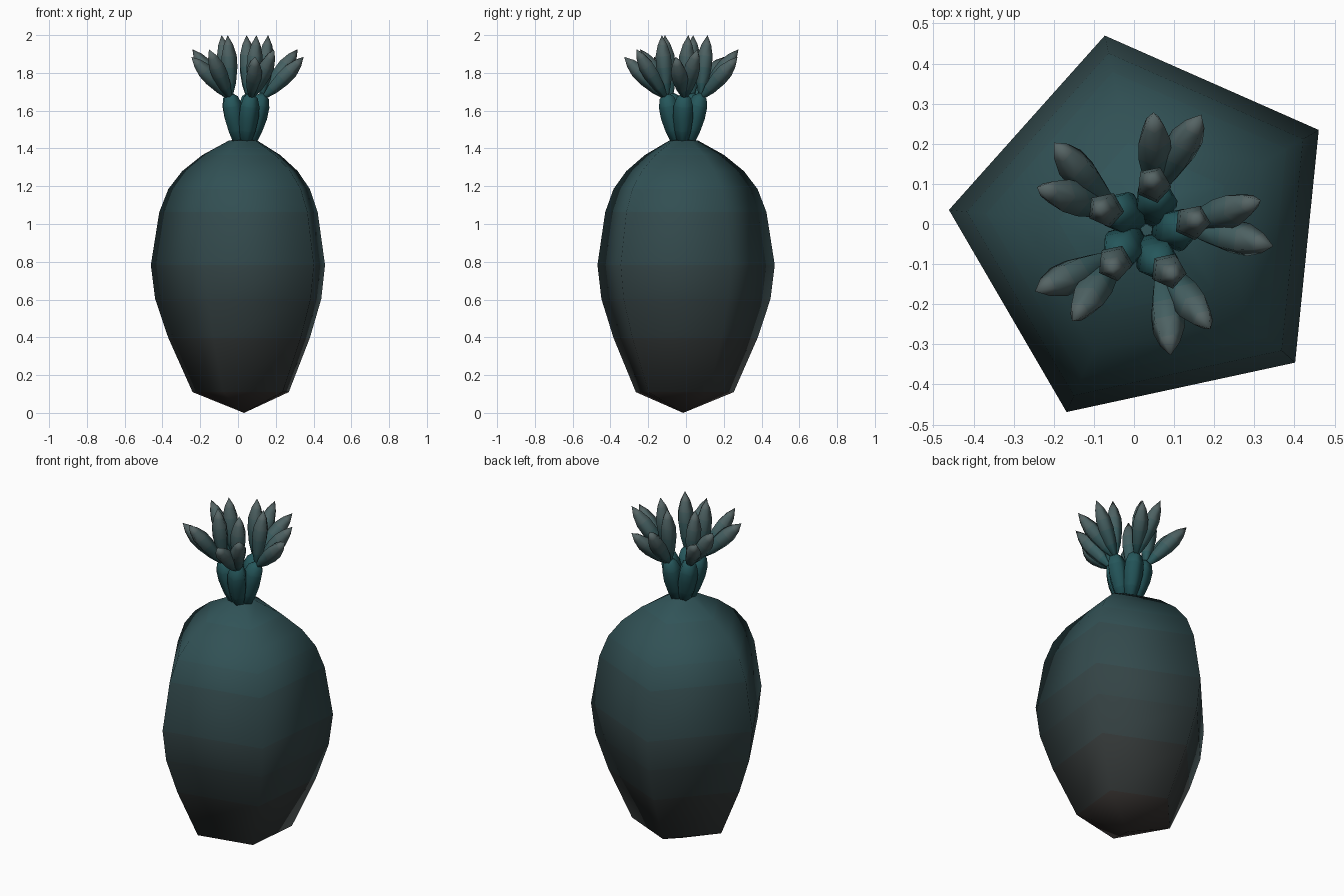
import bpy, bmesh, math
from mathutils import Vector

if "Cube" in bpy.data.objects:
    bpy.data.objects.remove(bpy.data.objects["Cube"])

CX, CY = 0.032, -0.015      # trunk axis
SIDES = 5


def gradient(name, low, high, n):
    mats = []
    for i in range(n):
        t = (i + 0.5) / n
        m = bpy.data.materials.new(f"{name}_{i}")
        m.diffuse_color = [a + (b - a) * t for a, b in zip(low, high)] + [1.0]
        m.use_nodes = True
        m.node_tree.nodes["Principled BSDF"].inputs["Base Color"].default_value = m.diffuse_color
        mats.append(m)
    return mats


def spindle(name, start, end, profile, outward, mats):
    """Five-sided smooth lathe from start to end; profile = (fraction, radius)."""
    start, end = Vector(start), Vector(end)
    axis = end - start
    w = axis.normalized()
    u = (outward - w * outward.dot(w)).normalized()
    v = w.cross(u)
    bm = bmesh.new()
    rings = []
    for t, r in profile:
        c = start + axis * t
        if r == 0:
            rings.append([bm.verts.new(c)] * SIDES)
        else:
            rings.append([bm.verts.new(c + r * (u * math.cos(a) + v * math.sin(a)))
                          for a in (math.tau * k / SIDES for k in range(SIDES))])
    for i in range(len(rings) - 1):
        lo, hi = rings[i], rings[i + 1]
        for k in range(SIDES):
            j = (k + 1) % SIDES
            loop = list(dict.fromkeys([lo[k], lo[j], hi[j], hi[k]]))
            f = bm.faces.new(loop)
            f.smooth = True
            tm = (profile[i][0] + profile[i + 1][0]) / 2
            f.material_index = min(int(tm * len(mats)), len(mats) - 1)
    bmesh.ops.recalc_face_normals(bm, faces=bm.faces)
    me = bpy.data.meshes.new(name)
    bm.to_mesh(me)
    bm.free()
    for m in mats:
        me.materials.append(m)
    ob = bpy.data.objects.new(name, me)
    bpy.context.collection.objects.link(ob)
    return ob


def polar(angle, radial, tangent, z):
    c, s = math.cos(angle), math.sin(angle)
    return Vector((CX + radial * c - tangent * s, CY + radial * s + tangent * c, z))


# Swollen trunk
H = 1.45
trunk = [(0, 0), (0.11, 0.274), (0.397, 0.403), (0.603, 0.473), (0.783, 0.496),
         (1.063, 0.451), (1.185, 0.403), (1.28, 0.329), (1.365, 0.222),
         (1.442, 0.08), (1.45, 0)]
a0 = math.radians(30.2)
spindle("trunk", (CX, CY, 0), (CX, CY, H), [(z / H, r) for z, r in trunk],
        Vector((math.cos(a0), math.sin(a0), 0)),
        gradient("trunk", (0.036, 0.028, 0.025), (0.03, 0.09, 0.1), 12))

# Crown: five stalks, each carrying three leaves
stalk_profile = [(0, 0), (0.06, 0.028), (0.3, 0.046), (0.55, 0.056),
                 (0.75, 0.054), (0.9, 0.04), (1, 0)]
leaf_profile = [(0, 0), (0.06, 0.013), (0.25, 0.032), (0.5, 0.044),
                (0.68, 0.043), (0.85, 0.027), (1, 0)]
stalk_mats = gradient("stalk", (0.012, 0.07, 0.08), (0.02, 0.1, 0.11), 3)
leaf_mats = gradient("leaf", (0.018, 0.1, 0.11), (0.1, 0.13, 0.13), 5)
leaf_tips = {"upright": (0.124, 0.04, 2.0), "left": (0.275, 0.103, 1.925),
             "right": (0.318, -0.008, 1.885)}
for k in range(5):
    a = math.radians(66.2 + 72 * k)
    out = Vector((math.cos(a), math.sin(a), 0))
    spindle(f"stalk_{k + 1}", polar(a, 0.03, 0, 1.41), polar(a, 0.098, 0.015, 1.7),
            stalk_profile, out, stalk_mats)
    for side, tip in leaf_tips.items():
        spindle(f"leaf_{side}_{k + 1}", polar(a, 0.092, 0.018, 1.66), polar(a, *tip),
                leaf_profile, out, leaf_mats)
